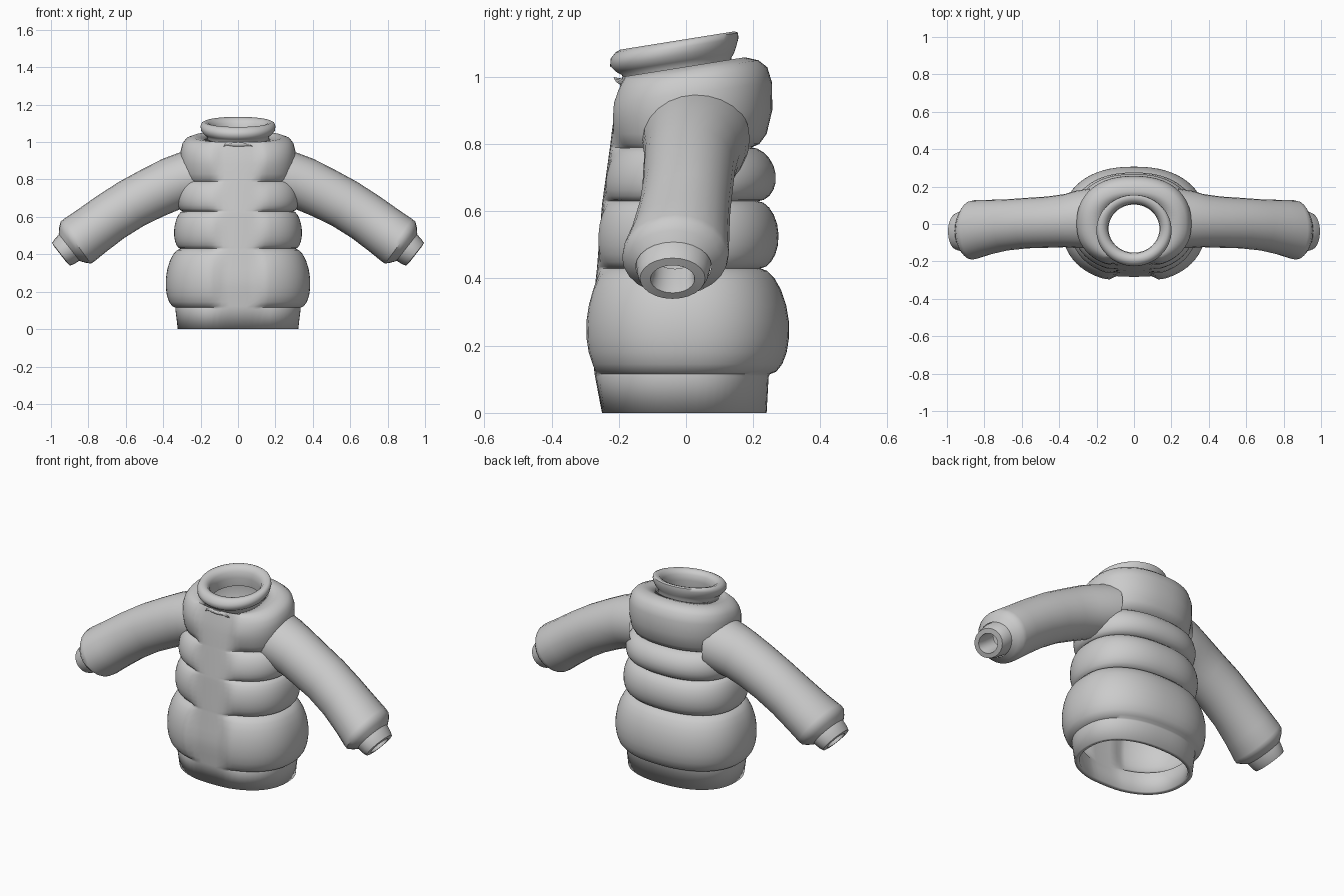
import bpy, bmesh, math

if "Cube" in bpy.data.objects:
    bpy.data.objects.remove(bpy.data.objects["Cube"])

SEG = 64


def spow(v, p):
    return math.copysign(abs(v) ** p, v)


def smooth(a, b, v):
    t = min(1, max(0, (v - a) / (b - a)))
    return t * t * (3 - 2 * t)


def interp(table, v):
    for (a, fa), (b, fb) in zip(table, table[1:]):
        if v <= b:
            return fa + (fb - fa) * max(0, v - a) / (b - a)
    return table[-1][1]


def loft(name, rings, angle=40):
    """Skin a list of closed point rings with quads."""
    bm = bmesh.new()
    loops = [[bm.verts.new(p) for p in r] for r in rings]
    for a, b in zip(loops, loops[1:]):
        n = len(a)
        for i in range(n):
            j = (i + 1) % n
            bm.faces.new((a[i], a[j], b[j], b[i]))
    bmesh.ops.recalc_face_normals(bm, faces=bm.faces)
    me = bpy.data.meshes.new(name)
    bm.to_mesh(me)
    bm.free()
    ob = bpy.data.objects.new(name, me)
    bpy.context.collection.objects.link(ob)
    bpy.context.view_layer.objects.active = ob
    ob.select_set(True)
    bpy.ops.object.shade_smooth_by_angle(angle=math.radians(angle))
    ob.select_set(False)
    return ob


# Depth of the smooth front placket by height
PLACKET = [(0, .25), (.115, .272), (.25, .285), (.43, .265), (.62, .25),
           (.8, .225), (.95, .208), (1.03, .19)]


def body_ring(z, rx, yf, yb, n=2.3, placket=True, tilt=None):
    pts = []
    cy = 0.0 if placket else (yf + yb) / 2
    for i in range(SEG):
        a = 2 * math.pi * i / SEG
        x = rx * spow(math.cos(a), 2 / n)
        s = spow(math.sin(a), 2 / n)
        y = cy + s * ((yb - cy) if s > 0 else (cy - yf))
        if placket and s < 0:
            flat = -interp(PLACKET, z) * abs(s) ** .8
            y = flat + (y - flat) * smooth(.09, .145, abs(x))
        k = tilt if tilt is not None else .16 * smooth(.83, 1.0, z)
        pts.append((x, y, z + k * y))
    return pts


# Body: hem, three quilted puffs, then the shoulder yoke
rows = [(0, .322, -.25, .24), (.108, .335, -.265, .246)]
seams = [(.115, .335, -.262, .25), (.43, .308, -.242, .222),
         (.63, .295, -.232, .215), (.79, .28, -.2, .195)]
bulges = [(.064, .06, .07), (.04, .042, .057), (.04, .036, .062)]
for lo, hi, bu in zip(seams, seams[1:], bulges):
    for k in range(10):
        t = (1 - math.cos(math.pi * k / 10)) / 2
        f = (1 - (2 * t - 1) ** 2) ** .55
        v = [p + (q - p) * t for p, q in zip(lo, hi)]
        rows.append((v[0], v[1] + bu[0] * f, v[2] - bu[1] * f, v[3] + bu[2] * f))
rows += [(.79, .28, -.2, .195), (.80, .289, -.212, .218), (.83, .298, -.224, .24),
         (.89, .306, -.235, .257), (.95, .307, -.232, .256), (.99, .297, -.22, .242),
         (1.015, .278, -.208, .215), (1.03, .24, -.198, .175), (1.025, .165, -.19, .135)]
body = loft("jacket_body", [body_ring(*r) for r in rows], 50)
mod = body.modifiers.new("lining", 'SOLIDIFY')
mod.thickness = .025
mod.offset = -1

# Rolled collar
collar = [(1.0, .165, -.185, .135), (1.035, .165, -.19, .135), (1.048, .182, -.208, .143),
          (1.068, .197, -.226, .15), (1.09, .201, -.224, .156), (1.106, .194, -.21, .155),
          (1.112, .18, -.195, .145), (1.106, .158, -.173, .123), (1.085, .14, -.157, .108),
          (1.05, .136, -.153, .104), (1.0, .14, -.16, .11)]
loft("collar", [body_ring(*r, n=2, placket=False, tilt=.16) for r in collar], 60)


def tube(name, stations, sides=24):
    """Stations: centre x, y, z, half height, half depth, lean in degrees."""
    rings = []
    for cx, cy, cz, h, d, lean in stations:
        a = math.radians(lean)
        ring = []
        for i in range(sides):
            t = 2 * math.pi * i / sides
            u = h * math.sin(t)
            ring.append((cx + u * math.sin(a), cy + d * math.cos(t), cz + u * math.cos(a)))
        rings.append(ring)
    ob = loft(name, rings)
    m = ob.modifiers.new("other_side", 'MIRROR')
    m.use_axis[0] = True
    return ob


# Sleeves
tube("sleeve", [(.235, .03, .815, .155, .16, 0), (.31, .025, .793, .148, .153, 5),
                (.37, .018, .77, .144, .142, 14), (.46, .01, .727, .138, .137, 24),
                (.57, .005, .67, .135, .135, 30), (.68, -.005, .6, .134, .137, 33),
                (.78, -.018, .527, .136, .147, 35), (.85, -.03, .475, .14, .158, 35),
                (.868, -.033, .462, .138, .157, 36), (.885, -.035, .449, .118, .14, 37),
                (.902, -.037, .436, .092, .113, 38)])

# Cuffs with an opening
tube("cuff", [(.885, -.036, .449, .09, .112, 37), (.905, -.037, .434, .089, .11, 38),
              (.93, -.039, .413, .084, .105, 38), (.947, -.04, .4, .077, .097, 38),
              (.949, -.04, .398, .052, .066, 38), (.915, -.038, .425, .048, .06, 38),
              (.86, -.033, .468, .05, .062, 38)])
